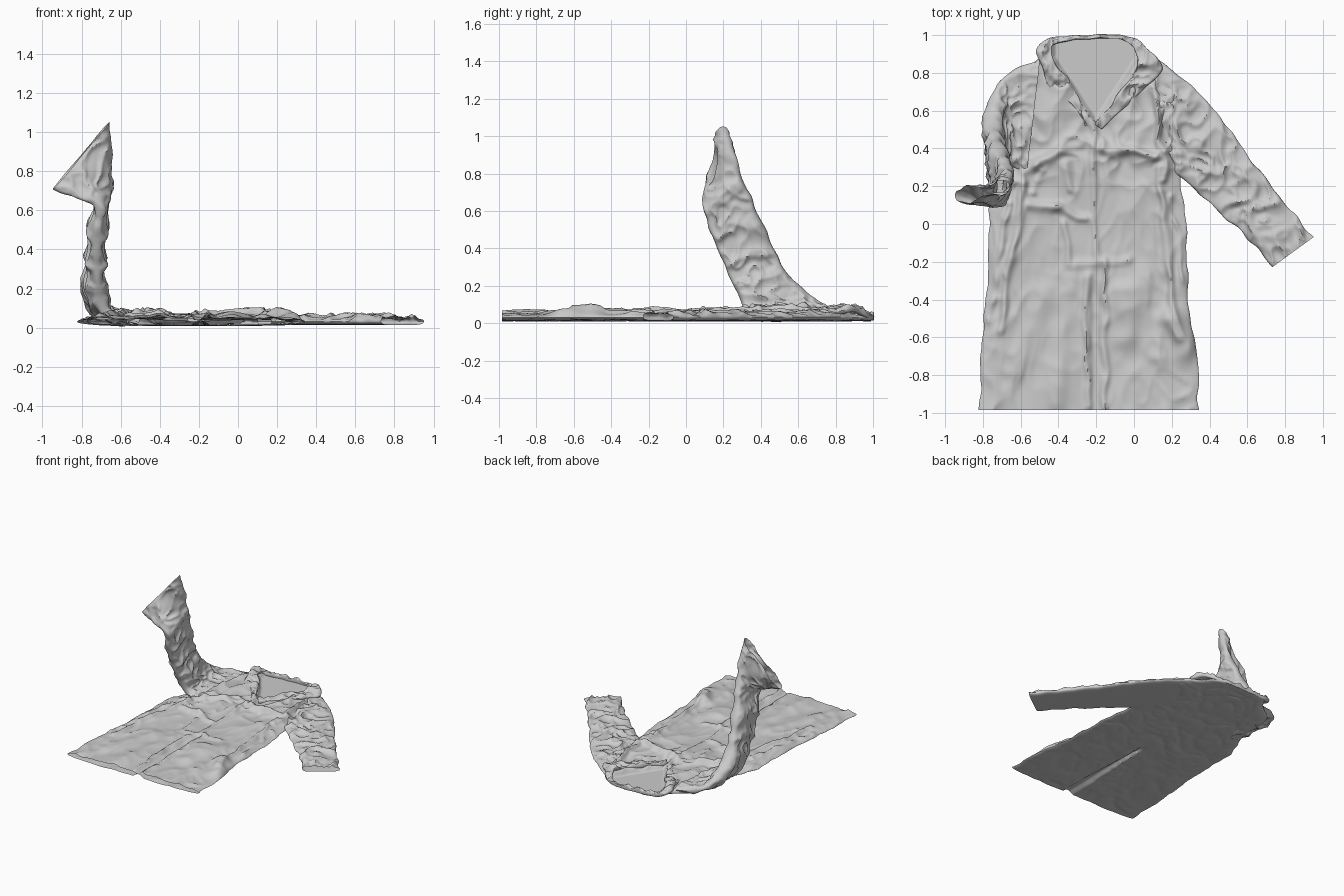
import bpy, bmesh, math
from mathutils import Vector, noise


def spline(rows, t):
    # Catmull-Rom through rows of numbers, t in 0..1
    f = t * (len(rows) - 1)
    i = min(int(f), len(rows) - 2)
    f -= i
    a, b, c, d = (rows[max(0, min(len(rows) - 1, i + k))] for k in (-1, 0, 1, 2))
    return [0.5 * (2 * q + (r - p) * f + (2 * p - 5 * q + 4 * r - s) * f * f
                   + (3 * q - p - 3 * r + s) * f ** 3) for p, q, r, s in zip(a, b, c, d)]


def smooth(a, b, x):
    t = max(0.0, min(1.0, (x - a) / (b - a)))
    return t * t * (3 - 2 * t)


def crumple(p, freq):
    # sharp cloth ridges from folded noise
    q = p + 0.07 * noise.noise_vector(p * 4.0)
    r = 0.0
    for k, w in ((1.0, 0.6), (2.1, 0.4)):
        r += w * max(0.0, 1 - 2.4 * abs(noise.noise(q * freq * k + Vector((3.1, 7.7, k))))) ** 1.3
    return r


def cloth(name, rows, nu, nv, upper, lower):
    # flattened tube: each row is edge A, edge B, thickness
    bm = bmesh.new()
    rings = []
    for j in range(nv + 1):
        v = j / nv
        s = spline(rows, v)
        e0, e1 = spline(rows, max(0, v - 0.02)), spline(rows, min(1, v + 0.02))
        A, B, th = Vector(s[0:3]), Vector(s[3:6]), s[6]
        T = (Vector(e1[0:3]) + Vector(e1[3:6])) - (Vector(e0[0:3]) + Vector(e0[3:6]))
        n = (B - A).cross(T).normalized()
        side = (B - A).normalized()
        A = A + side * 0.016 * noise.noise(A * 11)
        B = B + side * 0.016 * noise.noise(B * 11)
        ring = []
        for k in range(2 * nu):
            top = k <= nu
            u = k / nu if top else 2 - k / nu
            u = 0.6 * u + 0.4 * (0.5 - 0.5 * math.cos(math.pi * u))
            prof = max(0.0, 1 - abs(2 * u - 1) ** 6) ** 0.5
            p = A.lerp(B, u)
            h = upper(p, th) if top else -lower(p, th)
            ring.append(bm.verts.new(p + n * h * prof))
        rings.append(ring)
    m = 2 * nu
    for r0, r1 in zip(rings, rings[1:]):
        for k in range(m):
            bm.faces.new((r0[k], r0[(k + 1) % m], r1[(k + 1) % m], r1[k]))
    bmesh.ops.recalc_face_normals(bm, faces=bm.faces)
    me = bpy.data.meshes.new(name)
    bm.to_mesh(me)
    bm.free()
    ob = bpy.data.objects.new(name, me)
    bpy.context.collection.objects.link(ob)
    bpy.ops.object.select_all(action='DESELECT')
    ob.select_set(True)
    bpy.context.view_layer.objects.active = ob
    bpy.ops.object.shade_smooth_by_angle(angle=math.radians(50))
    return ob


# long drape folds on the front: x0, y0, x1, y1, height, width
FOLDS = [
    (-.60, .20, -.70, -.55, .030, .024), (-.67, .10, -.76, -.50, .024, .018),
    (.10, .72, .17, .25, .030, .020), (.14, .30, .23, -.60, .030, .022),
    (.20, .15, .26, -.30, .022, .015), (-.64, .22, -.50, .33, .028, .025),
    (-.50, .33, -.28, .44, .028, .028), (-.16, .41, .12, .36, .028, .028),
    (-.55, .10, -.42, .08, .022, .025), (-.42, .08, -.25, .04, .022, .025),
    (-.36, .32, -.34, .18, .020, .03), (-.48, .28, -.52, .18, .018, .02),
    (-.37, .00, -.35, -.22, .018, .025), (-.30, -.21, -.03, -.19, .016, .02),
    (-.25, -.28, -.25, -.97, .020, .018), (-.16, -.20, -.15, -.97, .020, .018),
    (-.22, .55, -.20, -.20, .016, .018), (.20, -.50, .28, -.66, .055, .05),
    (-.45, -.35, -.62, -.75, .018, .06), (.05, -.3, .12, -.7, .018, .06),
    (-.34, -.3, -.42, -.95, .014, .05), (-.05, -.35, -.04, -.6, .030, .06),
]


def fold_height(x, y):
    h = 0.0
    for x0, y0, x1, y1, a, w in FOLDS:
        dx, dy = x1 - x0, y1 - y0
        t = max(0, min(1, ((x - x0) * dx + (y - y0) * dy) / (dx * dx + dy * dy)))
        wob = 0.035 * noise.noise(Vector((x * 7, y * 7, x0 * 9)))
        d = math.hypot(x - x0 - t * dx + wob, y - y0 - t * dy + wob)
        h += a * math.exp(-(d / w) ** 2)
    return min(h, .06)


def body_upper(p, th):
    x, y = p.x, p.y
    rough = 0.010 + 0.026 * smooth(0.0, 0.45, y) + 0.016 * smooth(.27, .5, abs(x + .24))
    h = th - .010 + fold_height(x, y) + rough * crumple(Vector((x, y * .7, 0)), 5.0)
    h += 0.016 * noise.noise(Vector((x * 4, y * 2.5, 4)))
    # front opening between the skirt panels
    slit = smooth(.028, .012, abs(x + .205)) * smooth(-.25, -.40, y)
    h -= 0.012 * slit
    # open neck shows the inside of the back
    w = min(.23, .02 + .66 * (y - .57))
    neck = smooth(w + .02, w - .02, abs(x + .20)) if y > .55 else 0
    return max(h, .008) * (1 - neck) - 0.010 * neck


def body_lower(p, th):
    # back lies flat, with a pleat up the middle of the skirt
    g = smooth(.018 + .04 * smooth(-.2, -1, p.y), .006, abs(p.x + .19)) * smooth(-.05, -.3, p.y)
    return (.022 - .008 * crumple(Vector((p.x, p.y, 9)), 5)) * (1 - g) - .006 * g


# body
BODY = [(-.985, -.82, .34), (-.7, -.81, .33), (-.4, -.78, .29), (-.1, -.77, .28), (.1, -.77, .27),
        (.27, -.74, .24), (.4, -.68, .23), (.6, -.66, .24), (.75, -.64, .24), (.84, -.55, .17),
        (.9, -.49, .09), (.965, -.44, .03), (.99, -.39, -.02)]
cloth("coat_body", [(l, y, .03, r, y, .03, .024) for y, l, r in BODY], 130, 220,
      body_upper, body_lower)


# wrinkled cloth used by both sleeves and the collar
def wrinkled(amp, freq):
    return lambda p, th: th + amp * (crumple(p, freq) - .35)


# sleeve lying on the ground: upper edge, lower edge
SLEEVE = [(.10, .85, .17, .28), (.20, .82, .225, .265), (.40, .63, .33, .175), (.57, .41, .46, .06),
          (.78, .14, .61, -.09), (.95, -.07, .73, -.23)]
cloth("flat_sleeve", [(a, b, .032, c, d, .032, .024) for a, b, c, d in SLEEVE], 60, 120,
      wrinkled(.036, 6.5), lambda p, th: .018)

# raised sleeve: twists up to an open cuff
RAISED = [(-.50, .87, .05, -.57, .27, .05, .022), (-.69, .78, .075, -.66, .30, .065, .035),
          (-.755, .62, .18, -.70, .275, .15, .042), (-.745, .52, .31, -.72, .21, .30, .044),
          (-.715, .41, .53, -.72, .13, .49, .040), (-.675, .32, .74, -.71, .095, .61, .034),
          (-.65, .26, .88, -.81, .105, .66, .034), (-.655, .20, 1.055, -.945, .145, .71, .030)]
cloth("raised_sleeve", RAISED, 55, 130, wrinkled(.034, 6.0), wrinkled(.034, 6.0))

# collar and lapels running around the neck: outer edge, inner edge, height
COLLAR = [(-.25, .52, -.20, .54, .05), (-.33, .63, -.25, .60, .055), (-.44, .72, -.33, .74, .06),
          (-.50, .86, -.41, .84, .075), (-.51, .93, -.44, .92, .065), (-.44, .985, -.41, .955, .04),
          (-.30, .995, -.30, .97, .035), (-.10, .995, -.10, .97, .035), (.005, .98, -.01, .95, .045),
          (.09, .91, .01, .88, .08), (.15, .82, .0, .79, .065), (.06, .72, -.07, .71, .06),
          (-.08, .58, -.14, .61, .055), (-.17, .50, -.21, .53, .05)]
cloth("collar", [(a, b, z, c, d, z, .012) for a, b, c, d, z in COLLAR], 18, 160,
      wrinkled(.034, 8.0), lambda p, th: .02)
